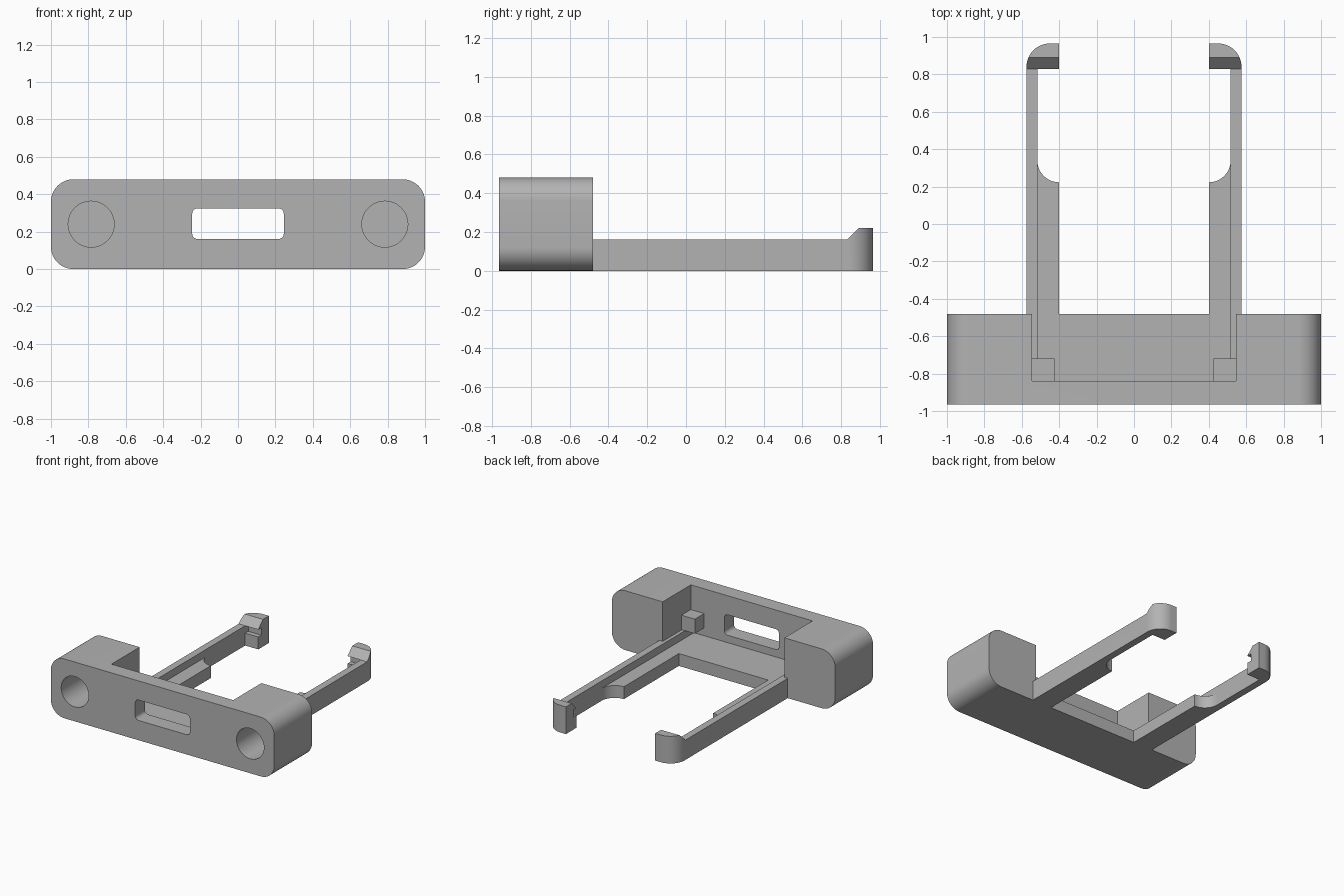
import bpy, bmesh, math
from mathutils import Vector

if "Cube" in bpy.data.objects:
    bpy.data.objects.remove(bpy.data.objects["Cube"], do_unlink=True)

grey = bpy.data.materials.new("plain grey")
grey.use_nodes = True
colour = (0.45, 0.45, 0.45, 1)
grey.diffuse_color = colour
grey.node_tree.nodes["Principled BSDF"].inputs["Base Color"].default_value = colour


def arc(cx, cy, r, start, end, steps=12):
    """Points along an arc, angles in degrees."""
    angles = [math.radians(start + (end - start) * i / steps) for i in range(steps + 1)]
    return [(cx + r * math.cos(a), cy + r * math.sin(a)) for a in angles]


def rounded_rect(x0, x1, z0, z1, r, steps=12):
    return (arc(x1 - r, z0 + r, r, -90, 0, steps) + arc(x1 - r, z1 - r, r, 0, 90, steps)
            + arc(x0 + r, z1 - r, r, 90, 180, steps) + arc(x0 + r, z0 + r, r, 180, 270, steps))


def rect(a0, a1, b0, b1):
    return [(a0, b0), (a1, b0), (a1, b1), (a0, b1)]


def prism(name, outline, axis, low, high):
    """Extrude a 2D outline along the x, y or z axis."""
    place = {"x": lambda a, b, d: (d, a, b),
             "y": lambda a, b, d: (a, d, b),
             "z": lambda a, b, d: (a, b, d)}[axis]
    bm = bmesh.new()
    face = bm.faces.new([bm.verts.new(place(a, b, low)) for a, b in outline])
    top = bmesh.ops.extrude_face_region(bm, geom=[face])["geom"]
    shift = Vector(place(0, 0, high - low))
    bmesh.ops.translate(bm, vec=shift, verts=[v for v in top if isinstance(v, bmesh.types.BMVert)])
    bmesh.ops.recalc_face_normals(bm, faces=bm.faces)
    mesh = bpy.data.meshes.new(name)
    bm.to_mesh(mesh)
    bm.free()
    mesh.materials.append(grey)
    obj = bpy.data.objects.new(name, mesh)
    bpy.context.collection.objects.link(obj)
    return obj


def activate(obj):
    bpy.ops.object.select_all(action="DESELECT")
    obj.select_set(True)
    bpy.context.view_layer.objects.active = obj


def cut(obj, cutter):
    mod = obj.modifiers.new("cut", "BOOLEAN")
    mod.operation = "DIFFERENCE"
    mod.solver = "EXACT"
    mod.object = cutter
    activate(obj)
    bpy.ops.object.modifier_apply(modifier=mod.name)
    bpy.data.objects.remove(cutter, do_unlink=True)


def finish(obj, mirrored=False):
    activate(obj)
    bpy.ops.object.shade_smooth_by_angle(angle=math.radians(30))
    if mirrored:
        mod = obj.modifiers.new("mirror", "MIRROR")
        mod.use_mirror_merge = False
        bpy.ops.object.modifier_apply(modifier=mod.name)


# Main dimensions
FRONT, BACK, POCKET = -0.965, -0.48, -0.84
FLOOR, RAIL = 0.10, 0.16
INNER, WALL, OUTER = 0.40, 0.517, 0.575
SIDE = 0.545

# Body: rounded bar with a stepped pocket, open at the top and back
body = prism("body", rounded_rect(-1, 1, 0, 0.48, 0.12), "y", FRONT, BACK)
pocket = [(-WALL, FLOOR), (WALL, FLOOR), (WALL, RAIL), (SIDE, RAIL),
          (SIDE, 0.6), (-SIDE, 0.6), (-SIDE, RAIL), (-WALL, RAIL)]
cut(body, prism("pocket_cutter", pocket, "y", POCKET, BACK + 0.1))

# Connector slot and blind round holes in the front
slot = rounded_rect(-0.245, 0.245, RAIL, 0.325, 0.03, 6)
cut(body, prism("slot_cutter", slot, "y", FRONT - 0.1, POCKET + 0.05))
for x in (-0.785, 0.785):
    circle = arc(x, 0.24, 0.123, 0, 360, 48)[:-1]
    cut(body, prism("hole_cutter", circle, "y", FRONT - 0.1, FRONT + 0.42))
finish(body)

# Arms: rail, inner ledge and hooked tip from one plan outline
plan = ([(INNER, BACK), (OUTER, BACK)]
        + arc(OUTER - 0.125, 0.84, 0.125, 0, 90)
        + [(INNER, 0.965), (INNER, 0.83), (WALL, 0.83)]
        + arc(INNER, 0.34, WALL - INNER, 0, -90))
arms = prism("clip_arms", plan, "z", 0, 0.22)

# Lower the rail and slope the hook
slope = [(-0.6, RAIL), (0.83, RAIL), (0.89, 0.22), (0.89, 0.4), (-0.6, 0.4)]
cut(arms, prism("slope_cutter", slope, "x", 0.3, 0.7))

# Lower the ledge and cut the groove under the hook
groove = [(-0.6, FLOOR), (0.87, FLOOR), (0.87, RAIL), (0.825, RAIL), (0.825, 0.4), (-0.6, 0.4)]
cut(arms, prism("groove_cutter", groove, "x", 0.3, WALL))
finish(arms, mirrored=True)

# Small stop blocks in the pocket corners
stops = prism("stop_blocks", rect(0.425, SIDE, POCKET, -0.72), "z", 0.163, 0.28)
finish(stops, mirrored=True)
